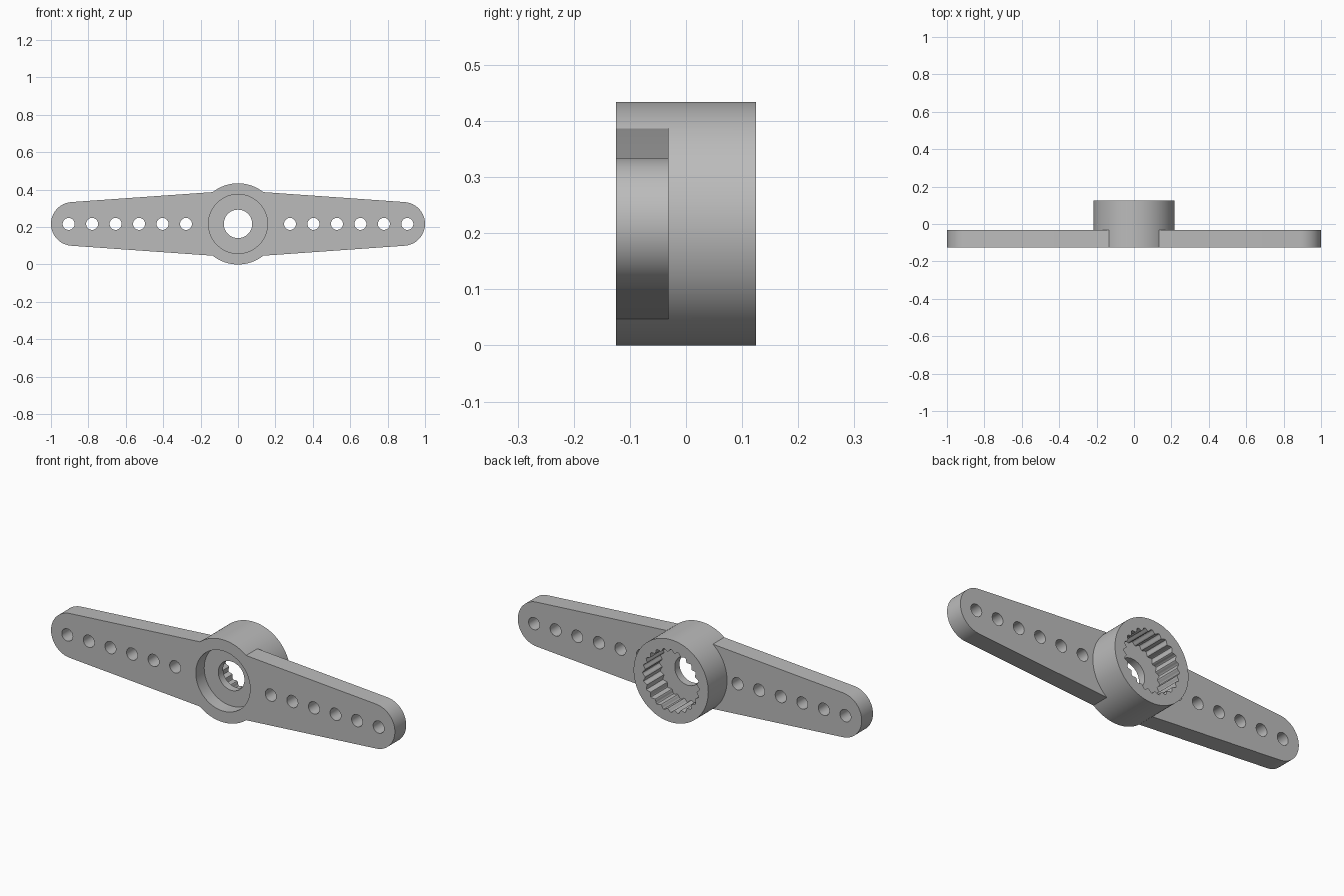
import bpy, bmesh, math

cube = bpy.data.objects.get("Cube")
if cube:
    bpy.data.objects.remove(cube, do_unlink=True)

R = 0.217            # hub radius and height of its axis
FRONT, BACK = -0.125, 0.125
ARM_BACK = -0.031
TIP = 0.117          # radius of the rounded arm ends
TEETH = 24

grey = bpy.data.materials.new("plastic grey")
grey.use_nodes = True
grey.diffuse_color = (0.5, 0.5, 0.5, 1)
grey.node_tree.nodes["Principled BSDF"].inputs["Base Color"].default_value = (0.5, 0.5, 0.5, 1)


def prism(name, outline, y0, y1):
    """Extrude an x/z outline, given about the hub axis, from y0 to y1."""
    bm = bmesh.new()
    face = bm.faces.new([bm.verts.new((x, y0, z + R)) for x, z in outline])
    moved = bmesh.ops.extrude_face_region(bm, geom=[face])["geom"]
    verts = [v for v in moved if isinstance(v, bmesh.types.BMVert)]
    bmesh.ops.translate(bm, vec=(0, y1 - y0, 0), verts=verts)
    bmesh.ops.recalc_face_normals(bm, faces=bm.faces)
    mesh = bpy.data.meshes.new(name)
    bm.to_mesh(mesh)
    bm.free()
    mesh.materials.append(grey)
    obj = bpy.data.objects.new(name, mesh)
    bpy.context.collection.objects.link(obj)
    return obj


def ring(radius, steps, cx=0.0, wave=0.0):
    """Circle outline, optionally rippled into spline teeth."""
    pts = []
    for i in range(steps):
        a = 2 * math.pi * i / steps
        r = radius + wave * math.cos(TEETH * a)
        pts.append((cx + r * math.cos(a), r * math.sin(a)))
    return pts


def combine(target, tool, operation):
    """Apply a boolean and discard the tool."""
    mod = target.modifiers.new("bool", "BOOLEAN")
    mod.operation = operation
    mod.solver = "EXACT"
    mod.object = tool
    bpy.ops.object.select_all(action="DESELECT")
    bpy.context.view_layer.objects.active = target
    target.select_set(True)
    bpy.ops.object.modifier_apply(modifier=mod.name)
    bpy.data.objects.remove(tool, do_unlink=True)


# Tapered double arm with rounded tips
tilt = math.radians(4)
half = []
for i in range(33):
    a = -math.pi / 2 + tilt + (math.pi - 2 * tilt) * i / 32
    half.append((1 - TIP + TIP * math.cos(a), TIP * math.sin(a)))
waist = [(0.135, 0.17), (-0.135, 0.17)]
outline = half + waist + [(-x, -z) for x, z in half] + [(-x, -z) for x, z in waist]
horn = prism("double_arm_horn", outline, FRONT, ARM_BACK)

# Round hub
combine(horn, prism("hub", ring(R, 96), FRONT, BACK), "UNION")

# Screw recess, screw hole and toothed socket
combine(horn, prism("screw_recess", ring(0.158, 72), FRONT - 0.05, -0.055), "DIFFERENCE")
combine(horn, prism("spline_socket", ring(0.158, TEETH * 10, wave=0.007), -0.015, BACK + 0.05), "DIFFERENCE")
combine(horn, prism("screw_hole", ring(0.076, 48), -0.1, 0.05), "DIFFERENCE")

# Link holes along both arms
for side in (-1, 1):
    for i in range(6):
        x = side * (0.278 + 0.1255 * i)
        combine(horn, prism("link_hole", ring(0.032, 32, x), FRONT - 0.05, ARM_BACK + 0.05), "DIFFERENCE")

bpy.ops.object.shade_smooth_by_angle(angle=math.radians(30))
